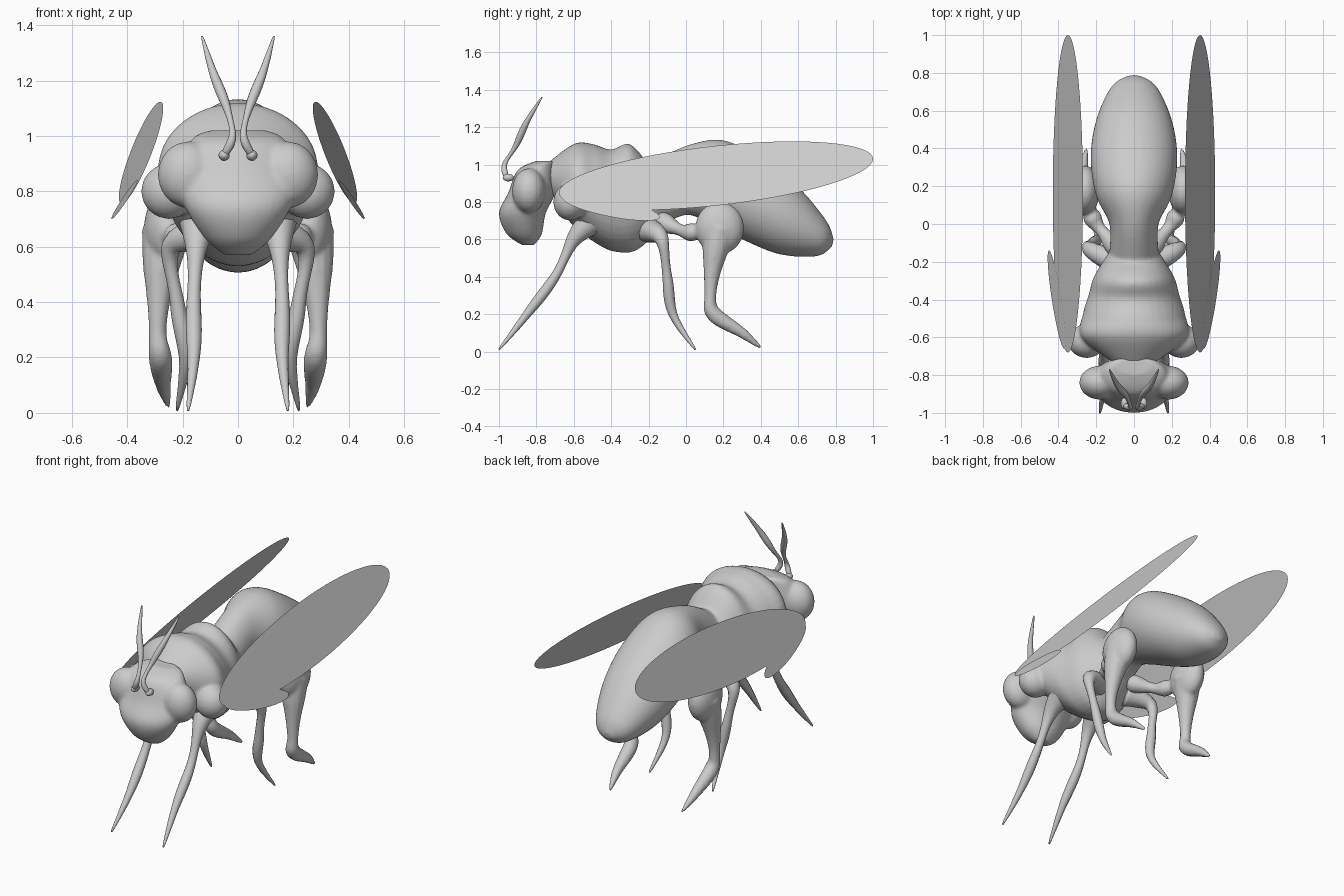
import bpy, bmesh, math
from mathutils import Vector

cube = bpy.data.objects.get("Cube")
if cube:
    bpy.data.objects.remove(cube, do_unlink=True)

# One plain colour for the whole insect
grey = bpy.data.materials.new("plain_grey")
grey.use_nodes = True
tone = (.6, .6, .6, 1)
grey.diffuse_color = tone
grey.node_tree.nodes["Principled BSDF"].inputs["Base Color"].default_value = tone


def finish(bm, name, smooth=True):
    """Turn a bmesh into a named object in the plain colour."""
    for face in bm.faces:
        face.smooth = smooth
    mesh = bpy.data.meshes.new(name)
    bm.to_mesh(mesh)
    bm.free()
    mesh.materials.append(grey)
    obj = bpy.data.objects.new(name, mesh)
    bpy.context.collection.objects.link(obj)
    return obj


def blend(name, parts, softness):
    """Melt overlapping parts into one soft skin."""
    bm = bmesh.new()
    for part in parts:
        bm.from_mesh(part.data)
        bpy.data.objects.remove(part, do_unlink=True)
    obj = finish(bm, name)
    remesh = obj.modifiers.new("melt", "REMESH")
    remesh.mode = "VOXEL"
    remesh.voxel_size = .01
    remesh.use_smooth_shade = True
    soften = obj.modifiers.new("soften", "SMOOTH")
    soften.factor = .5
    soften.iterations = softness


def spline(rows, steps):
    """Smooth curve through rows of numbers, with tangents from neighbours."""
    points = [Vector(row) for row in rows]
    last = len(points) - 1
    curve = []
    for i in range(last):
        start, end = points[i], points[i + 1]
        leave = (end - points[max(i - 1, 0)]) / 2
        arrive = (points[min(i + 2, last)] - start) / 2
        for k in range(steps):
            t = k / steps
            ease = t * t * (3 - 2 * t)
            curve.append(start.lerp(end, ease)
                         + leave * t * (1 - t) ** 2 - arrive * t * t * (1 - t))
    return curve + [points[last]]


def skin(name, rings, sides):
    """Skin (centre, axis_u, axis_v) elliptical rings into a closed form."""
    bm = bmesh.new()
    loops = []
    for centre, axis_u, axis_v in rings:
        angles = [math.tau * k / sides for k in range(sides)]
        loops.append([bm.verts.new(centre + axis_u * math.cos(a) + axis_v * math.sin(a))
                      for a in angles])
    for lower, upper in zip(loops, loops[1:]):
        for k in range(sides):
            n = (k + 1) % sides
            bm.faces.new((lower[k], lower[n], upper[n], upper[k]))
    bm.faces.new(loops[0])
    bm.faces.new(loops[-1])
    bmesh.ops.recalc_face_normals(bm, faces=bm.faces)
    return finish(bm, name)


def hull(name, rows):
    """Each row: two facing side-profile points (y, z, y, z) and a half width."""
    rings = []
    for y_a, z_a, y_b, z_b, width in spline(rows, 6):
        a, b = Vector((0, y_a, z_a)), Vector((0, y_b, z_b))
        rings.append(((a + b) / 2, Vector((width, 0, 0)), (a - b) / 2))
    return skin(name, rings, 36)


def limb(name, side, root, slim, joints):
    """Round limb through its joints: thick root, knuckled middle, pointed tip."""
    path = [p * Vector((side, 1, 1)) for p in spline(joints, 6)]
    last = len(path) - 1
    rings = []
    for i, point in enumerate(path):
        t = i / last
        along = (path[min(i + 1, last)] - path[max(i - 1, 0)]).normalized()
        across = (Vector((1, 0, 0)) - along * along.x).normalized()
        knuckles = 1 + math.sin(t * math.tau * 2) / 4
        radius = slim * knuckles + (root - slim) * (1 - t) ** 4
        radius *= min(1, (1 - t) * 5 + .2)
        rings.append((point, across * radius, along.cross(across) * radius))
    return skin(name, rings, 12)


def blob(name, side, centre, radii):
    """Smooth ellipsoid."""
    bm = bmesh.new()
    bmesh.ops.create_uvsphere(bm, u_segments=28, v_segments=18, radius=1)
    for v in bm.verts:
        v.co = v.co * Vector(radii) + Vector(centre)
        v.co.x *= side
    bmesh.ops.recalc_face_normals(bm, faces=bm.faces)
    return finish(bm, name)


def wing(name, side, centre, long_axis, short_axis):
    """Flat oval sheet."""
    bm = bmesh.new()
    centre, long_axis, short_axis = Vector(centre), Vector(long_axis), Vector(short_axis)
    rim = []
    for k in range(64):
        a = math.tau * k / 64
        point = centre + long_axis * math.cos(a) + short_axis * math.sin(a)
        rim.append(bm.verts.new(point * Vector((side, 1, 1))))
    bm.faces.new(rim)
    finish(bm, name, smooth=False)


# Body: top and bottom profile points from front to back
thorax = hull("thorax", [
    (-.75, 1, -.7, .8, .12),
    (-.6, 1.11, -.6, .67, .28),
    (-.5, 1.11, -.45, .56, .27),
    (-.4, 1.08, -.35, .53, .24),
    (-.3, 1.11, -.25, .55, .21),
    (-.2, 1, -.1, .69, .13)])
abdomen = hull("abdomen", [
    (-.2, 1, -.1, .69, .13),
    (0, 1.1, 0, .73, .13),
    (.2, 1.13, .1, .7, .2),
    (.4, 1.03, .3, .6, .23),
    (.6, .88, .5, .52, .2),
    (.75, .7, .7, .51, .12),
    (.79, .6, .78, .56, .03)])
body = [thorax, abdomen]

# Head: front and back profile points from crown to chin
head = [hull("face", [
    (-.8, 1.02, -.7, 1.02, .1),
    (-.9, .97, -.7, 1, .17),
    (-.95, .85, -.7, .85, .22),
    (-1, .74, -.75, .74, .19),
    (-.96, .63, -.77, .63, .12),
    (-.88, .57, -.81, .57, .05)])]

for word, side in (("left", 1), ("right", -1)):
    # Swellings that melt into the head and body
    head.append(blob("eye", side, (.18, -.84, .86), (.11, .09, .12)))
    body.append(blob("shoulder", side, (.25, -.62, .8), (.1, .09, .1)))

    # Antennae and legs, from root to tip
    blob(word + "_antenna_socket", side, (.05, -.95, .93), (.02, .03, .02))
    limb(word + "_antenna", side, .01, .015, [
        (.05, -.96, .93), (.02, -.97, 1), (.04, -.91, 1.1),
        (.09, -.85, 1.23), (.13, -.77, 1.36)])
    limb(word + "_front_leg", side, .08, .022, [
        (.14, -.5, .7), (.15, -.6, .6), (.16, -.7, .4),
        (.16, -.85, .2), (.18, -1, .01)])
    limb(word + "_middle_leg", side, .07, .023, [
        (.1, -.2, .65), (.24, -.13, .6), (.22, -.1, .4),
        (.19, -.07, .2), (.22, .05, .01)])
    hip = limb("hip", side, .05, .04, [
        (.08, -.14, .7), (.2, 0, .64), (.25, .1, .65)])
    thigh = blob("thigh", side, (.26, .18, .66), (.08, .13, .14))
    shin = limb("shin", side, .09, .033, [
        (.26, .18, .65), (.28, .15, .5), (.29, .13, .3),
        (.28, .15, .2), (.27, .3, .1), (.25, .4, .02)])
    blend(word + "_hind_leg", [hip, thigh, shin], 3)

    # Flat wings, swept back along the body
    wing(word + "_large_wing", side, (.35, .16, .94), (0, .84, .09), (.08, 0, -.16))
    wing(word + "_small_wing", side, (.41, -.4, .77), (.04, .26, -.05), (.025, 0, -.05))

blend("body", body, 10)
blend("head", head, 10)
